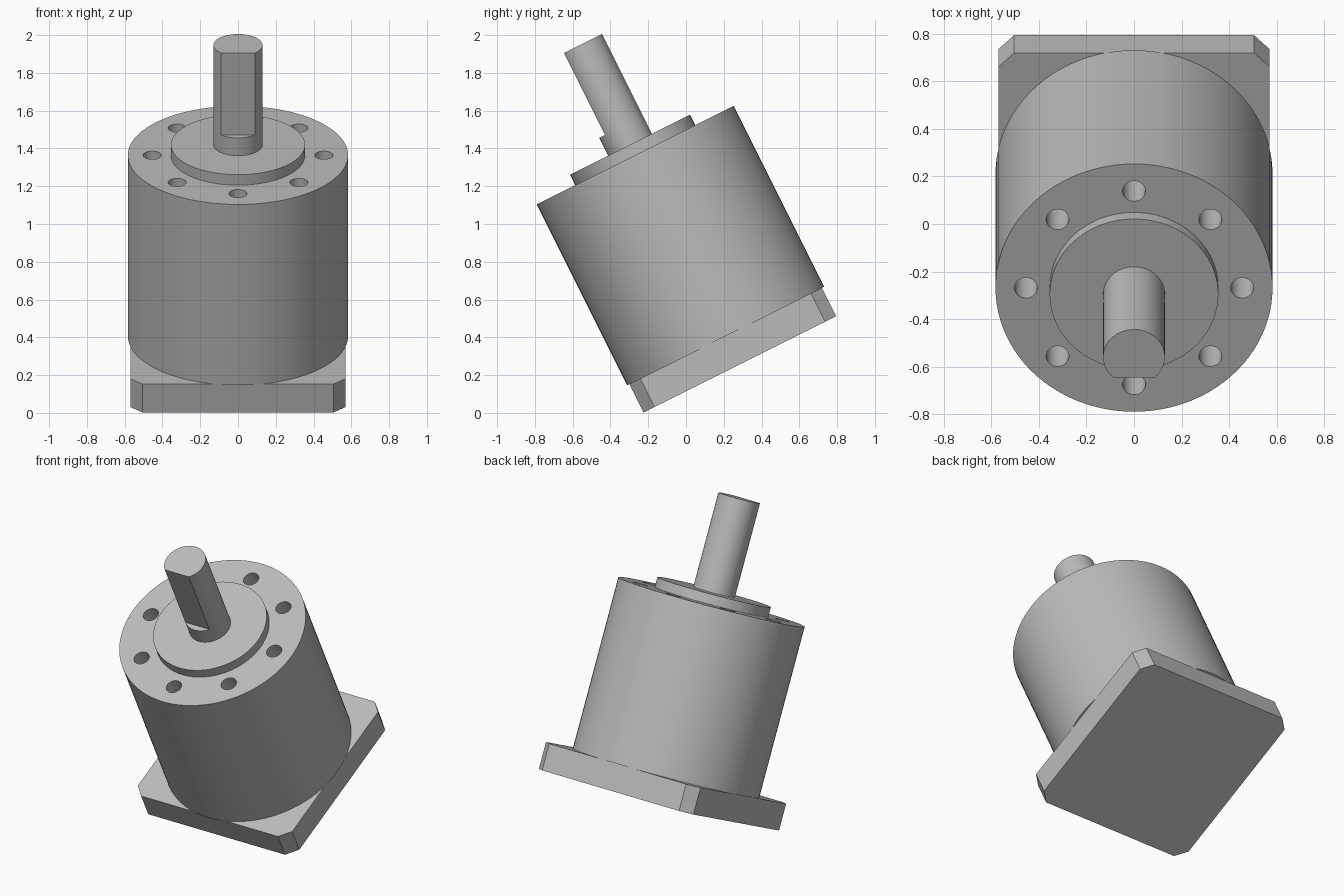
import bpy, bmesh
from math import sin, cos, pi, atan, asin, radians
from mathutils import Matrix

cube = bpy.data.objects.get("Cube")
if cube:
    bpy.data.objects.remove(cube, do_unlink=True)

# One plain metal grey
grey = bpy.data.materials.new("metal_grey")
grey.use_nodes = True
colour = (0.5, 0.5, 0.5, 1)
grey.diffuse_color = colour
grey.node_tree.nodes["Principled BSDF"].inputs["Base Color"].default_value = colour

# The whole motor leans forward about the centre of its mounting plate
TILT = Matrix.Translation((0, 0.285, 0.257)) @ Matrix.Rotation(atan(0.5), 4, 'X')


def arc(r, start=0.0, sweep=2 * pi, n=96, cx=0.0, cy=0.0):
    """Points on an arc; a full circle leaves out the repeated last point."""
    steps = n if sweep >= 2 * pi else n - 1
    return [(cx + r * cos(start + sweep * i / steps),
             cy + r * sin(start + sweep * i / steps)) for i in range(n)]


def prisms(name, parts):
    """Build one object from (outline, bottom, top) extrusions."""
    bm = bmesh.new()
    for outline, z0, z1 in parts:
        low = [bm.verts.new((x, y, z0)) for x, y in outline]
        high = [bm.verts.new((x, y, z1)) for x, y in outline]
        bm.faces.new(low[::-1])
        bm.faces.new(high)
        for i in range(len(low)):
            j = (i + 1) % len(low)
            bm.faces.new((low[i], low[j], high[j], high[i]))
    mesh = bpy.data.meshes.new(name)
    bm.to_mesh(mesh)
    bm.free()
    mesh.materials.append(grey)
    obj = bpy.data.objects.new(name, mesh)
    bpy.context.collection.objects.link(obj)
    obj.matrix_world = TILT
    return obj


def activate(obj):
    bpy.ops.object.select_all(action='DESELECT')
    obj.select_set(True)
    bpy.context.view_layer.objects.active = obj


PLATE_TOP, BODY_TOP, BOSS_TOP, FLAT_START, SHAFT_TOP = 0.168, 1.238, 1.3, 1.405, 1.89

# Square mounting plate with chamfered corners
h, c = 0.57, 0.505
plate_outline = [(h, -c), (h, c), (c, h), (-c, h), (-h, c), (-h, -c), (-c, -h), (c, -h)]
plate = prisms("mounting_plate", [(plate_outline, 0, PLATE_TOP)])

# Cylindrical housing with a ring of eight bolt holes
housing = prisms("housing", [(arc(0.583), PLATE_TOP, BODY_TOP)])
holes = [(arc(0.048, n=32, cx=0.455 * cos(k * pi / 4), cy=0.455 * sin(k * pi / 4)),
          BODY_TOP - 0.25, BODY_TOP + 0.1) for k in range(8)]
cutter = prisms("bolt_hole_cutter", holes)
cutter.hide_render = True
cut = housing.modifiers.new("bolt_holes", 'BOOLEAN')
cut.operation = 'DIFFERENCE'
cut.solver = 'EXACT'
cut.object = cutter
activate(housing)
bpy.ops.object.modifier_apply(modifier=cut.name)
bpy.data.objects.remove(cutter, do_unlink=True)

# Raised round boss
boss = prisms("boss", [(arc(0.355), BODY_TOP, BOSS_TOP)])

# Output shaft: round collar, then a D section with its flat to the front
r, flat = 0.13, 0.095
a = asin(flat / r)
shaft = prisms("output_shaft", [
    (arc(r, n=64), BOSS_TOP, FLAT_START),
    (arc(r, start=-a, sweep=pi + 2 * a, n=56), FLAT_START, SHAFT_TOP)])

for part in (housing, boss, shaft):
    activate(part)
    bpy.ops.object.shade_smooth_by_angle(angle=radians(30))
